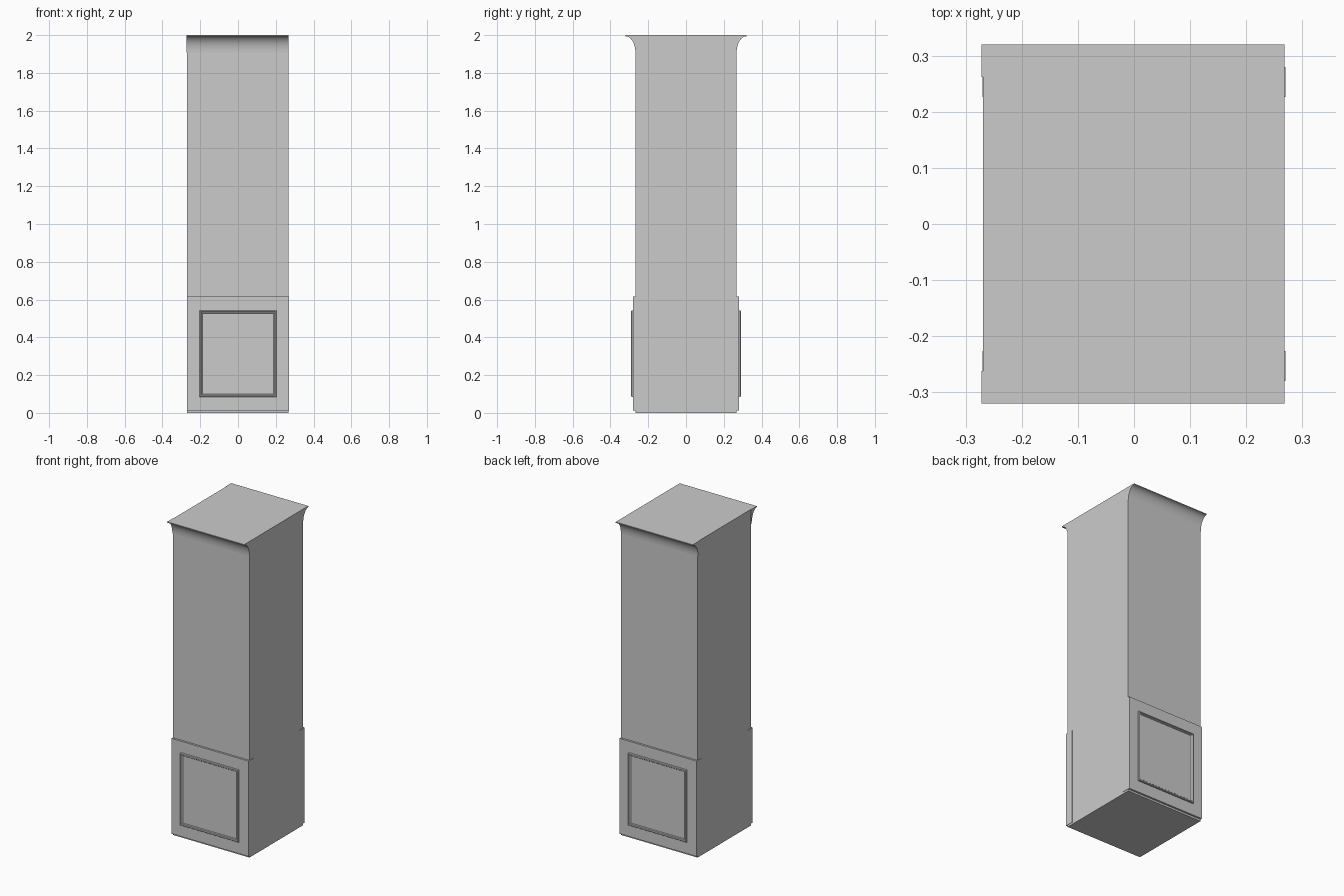
import bpy, bmesh, math

if "Cube" in bpy.data.objects:
    bpy.data.objects.remove(bpy.data.objects["Cube"])


def finish(name, bm):
    bmesh.ops.recalc_face_normals(bm, faces=bm.faces)
    mesh = bpy.data.meshes.new(name)
    bm.to_mesh(mesh)
    bm.free()
    obj = bpy.data.objects.new(name, mesh)
    bpy.context.collection.objects.link(obj)
    return obj


def box(name, x0, x1, y0, y1, z0, z1):
    bm = bmesh.new()
    bmesh.ops.create_cube(bm, size=1)
    for v in bm.verts:
        v.co.x = x0 if v.co.x < 0 else x1
        v.co.y = y0 if v.co.y < 0 else y1
        v.co.z = z0 if v.co.z < 0 else z1
    return finish(name, bm)


def extrude_x(name, profile, x0, x1):
    bm = bmesh.new()
    face = bm.faces.new([bm.verts.new((x0, y, z)) for y, z in profile])
    new = bmesh.ops.extrude_face_region(bm, geom=[face])["geom"]
    verts = [g for g in new if isinstance(g, bmesh.types.BMVert)]
    bmesh.ops.translate(bm, vec=(x1 - x0, 0, 0), verts=verts)
    return finish(name, bm)


def moulding(name, half_w, half_h, cz, side, profile):
    # mitred rectangular frame: profile is (inset, distance from centre)
    bm = bmesh.new()
    loops = []
    for inset, d in profile:
        w, h = half_w - inset, half_h - inset
        loops.append([bm.verts.new((sx * w, side * d, cz + sz * h))
                      for sx, sz in ((-1, -1), (1, -1), (1, 1), (-1, 1))])
    n = len(loops)
    for k in range(n):
        a, b = loops[k], loops[(k + 1) % n]
        for i in range(4):
            j = (i + 1) % 4
            bm.faces.new((a[i], a[j], b[j], b[i]))
    return finish(name, bm)


# main shaft
box("shaft", -0.269, 0.268, -0.268, 0.268, 0.0, 2.0)

# concave flare, vertical at the bottom and sweeping outwards at the top
cove = [(0.268 + 0.052 * (1 - math.cos(t)), 1.908 + 0.086 * math.sin(t))
        for t in (math.radians(a) for a in range(0, 91, 10))]

frame_profile = [(0.0, 0.278), (0.0, 0.286), (0.003, 0.290), (0.007, 0.290),
                 (0.010, 0.285), (0.013, 0.285), (0.016, 0.282), (0.016, 0.278)]

for label, s in (("front", -1), ("back", 1)):
    # crown moulding
    pts = [(0.262, 1.908)] + cove + [(0.320, 2.0), (0.262, 2.0)]
    crown = extrude_x(label + "_crown", [(s * y, z) for y, z in pts], -0.272, 0.268)
    # plinth slab, slightly raised from the floor
    ys = sorted((s * 0.226, s * 0.280))
    box(label + "_plinth", -0.270, 0.270, ys[0], ys[1], 0.012, 0.615)
    # square panel moulding
    moulding(label + "_panel_frame", 0.204, 0.229, 0.314, s, frame_profile)
    # smooth the cove only
    bpy.ops.object.select_all(action='DESELECT')
    crown.select_set(True)
    bpy.context.view_layer.objects.active = crown
    bpy.ops.object.shade_smooth_by_angle(angle=math.radians(30))
